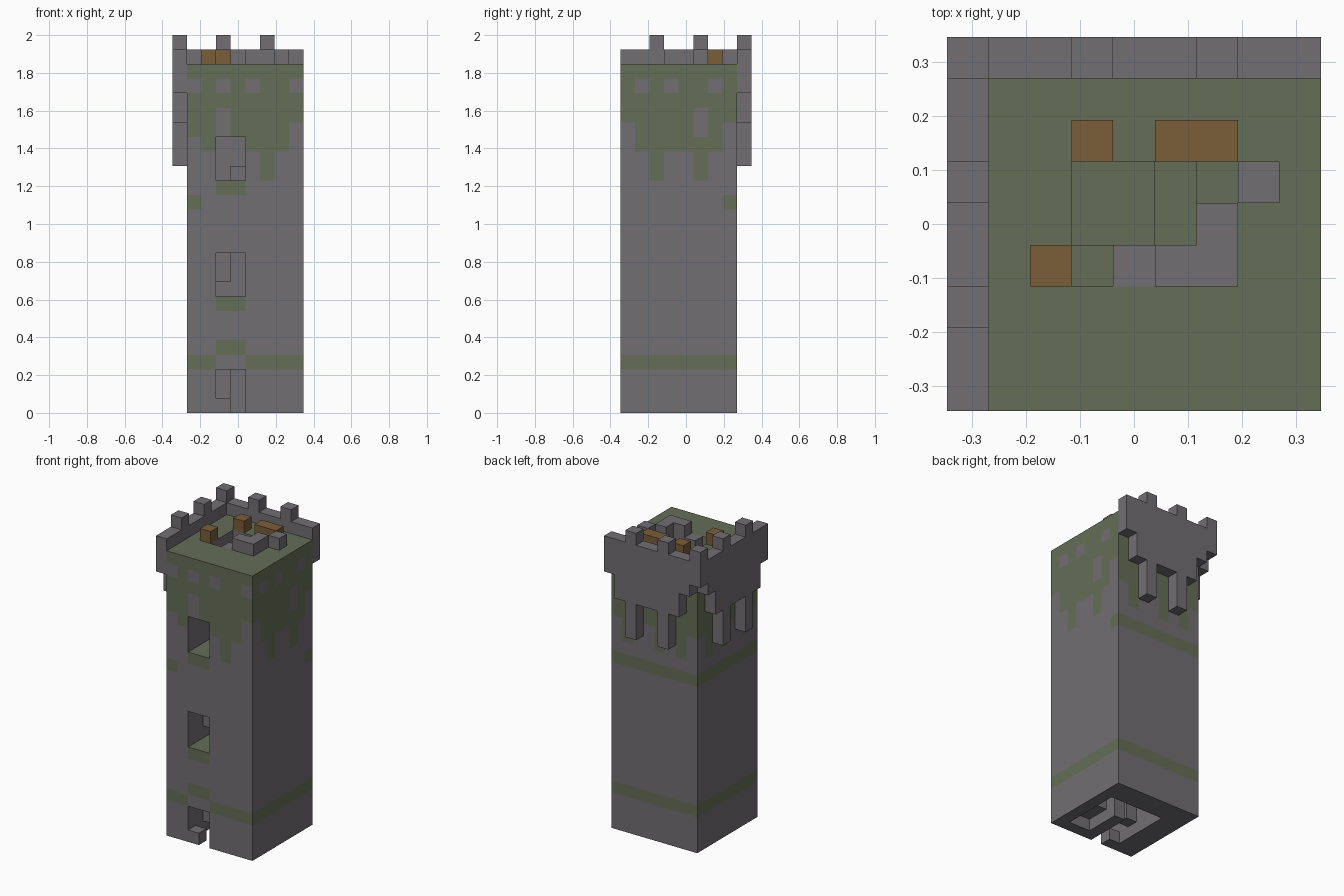
import bpy
import bmesh
from itertools import product
from mathutils import Vector

U = 2 / 26  # edge length of one building block

cube = bpy.data.objects.get("Cube")
if cube:
    bpy.data.objects.remove(cube)


def make_material(name, rgb):
    mat = bpy.data.materials.new(name)
    mat.use_nodes = True
    mat.diffuse_color = (*rgb, 1)
    mat.node_tree.nodes["Principled BSDF"].inputs["Base Color"].default_value = (*rgb, 1)
    return mat


MATERIALS = [make_material("stone grey", (0.165, 0.158, 0.170)),
             make_material("moss green", (0.130, 0.153, 0.095)),
             make_material("wood brown", (0.198, 0.110, 0.042))]
STONE, MOSS, WOOD = range(3)


def box(xs, ys, zs):
    """Block cells filling three half-open ranges."""
    return set(product(range(*xs), range(*ys), range(*zs)))


def build(name, cells, paint):
    """Skin a set of block cells; paint(cell, normal) picks the material."""
    bm = bmesh.new()
    for cell in sorted(cells):
        for axis, sign in product(range(3), (-1, 1)):
            normal = [0, 0, 0]
            normal[axis] = sign
            if tuple(c + n for c, n in zip(cell, normal)) in cells:
                continue
            a, b = (axis + 1) % 3, (axis + 2) % 3
            corners = []
            for da, db in ((0, 0), (1, 0), (1, 1), (0, 1))[::sign]:
                p = Vector(cell)
                p[axis] += sign > 0
                p[a] += da
                p[b] += db
                corners.append(bm.verts.new((p - Vector((4.5, 4.5, 0))) * U))
            bm.faces.new(corners).material_index = paint(cell, tuple(normal))
    bmesh.ops.remove_doubles(bm, verts=bm.verts, dist=U / 100)
    mesh = bpy.data.meshes.new(name)
    bm.to_mesh(mesh)
    bm.free()
    for mat in MATERIALS:
        mesh.materials.append(mat)
    obj = bpy.data.objects.new(name, mesh)
    bpy.context.collection.objects.link(obj)
    return obj


def plain(material):
    return lambda cell, normal: material


def mossy_top(cell, normal):
    return MOSS if normal[2] > 0 else STONE


# Lowest moss row per column, and bare patches, on the two open sides
FRONT_DRIPS = dict(zip(range(1, 9), (19, 18, 19, 19, 18, 16, 18, 20)))
SIDE_DRIPS = dict(zip(range(8), (20, 18, 16, 18, 18, 16, 18, 20)))


def drips(column, row, lowest, bare_top, bare_slot):
    if row == 22 and column in bare_top:
        return False
    if row in (19, 20) and column == bare_slot:
        return False
    return row >= lowest[column]


def shaft_paint(cell, normal):
    i, j, z = cell
    if normal[2] > 0:
        return MOSS if z > 0 else STONE
    mossy = False
    if normal[1] < 0 and j == 0:
        over_opening = i in (3, 4)
        mossy = (drips(i, z, FRONT_DRIPS, (1, 3, 5, 8), 3)
                 or z == 3 and not over_opening
                 or z in (4, 7, 15) and over_opening
                 or z == 14 and i == 1)
    elif normal[0] > 0 and i == 8:
        mossy = (drips(j, z, SIDE_DRIPS, (1, 3, 6), 5)
                 or z == 3 or z == 14 and j == 7)
    elif normal[1] > 0 and j == 7:
        mossy = z in (3, 14) or z >= 18 or z >= 16 and i in (2, 4, 7)
    elif normal[0] < 0 and i == 1:
        mossy = z in (3, 14) or z >= 18 or z >= 16 and j in (1, 4, 6)
    return MOSS if mossy else STONE


# Hollow shaft with a doorway and two windows in the front
shaft = box((1, 9), (0, 8), (0, 24)) - box((3, 8), (1, 6), (0, 24))
for sill in (0, 8, 16):
    shaft -= box((3, 5), (0, 1), (sill, sill + 3))
shaft.add((3, 0, 0))
build("tower_shaft", shaft, shaft_paint)

# Winding stair: landings and steps in rising order around a central post
FLIGHT = [((3, 5), (1, 3)), ((5, 6), (1, 3)), ((6, 8), (1, 3)), ((6, 8), (3, 4)),
          ((6, 8), (4, 6)), ((5, 6), (4, 6)), ((3, 5), (4, 6)), ((3, 5), (3, 4))]
stairs = set()
for height in range(1, 24):
    xs, ys = FLIGHT[height % len(FLIGHT)]
    stairs |= box(xs, ys, (height - 1, height))
build("winding_stair", stairs, mossy_top)
build("stair_post", box((5, 6), (3, 4), (0, 23)), plain(STONE))

# Stones left standing on the stair
rubble = box((3, 4), (2, 3), (1, 3)) | box((3, 4), (2, 3), (9, 11)) | box((4, 5), (3, 4), (15, 17))
build("stair_rubble", rubble, plain(STONE))

# Roof slab with the stair opening
roof = box((3, 8), (1, 6), (23, 24)) - box((3, 6), (4, 6), (23, 24))
roof -= {(6, 5, 23), (3, 3, 23)}


def roof_paint(cell, normal):
    return STONE if cell[:2] == (4, 3) else mossy_top(cell, normal)


build("roof_floor", roof, roof_paint)

# Low stones and timber stumps around the opening
build("roof_stones", {(5, 3, 24), (6, 3, 24), (6, 4, 24), (7, 5, 24)}, plain(STONE))
build("timber_stumps", {(3, 6, 24), (5, 6, 24), (6, 6, 24), (2, 3, 24)}, plain(WOOD))

# Overhanging parapet on the back and right, mirrored across the corner
parapet = set()
for k, bottom in enumerate((23, 22, 20, 17, 20, 20, 17, 20, 22)):
    top = 26 if k % 3 == 0 and k < 8 else 25
    parapet |= box((k, k + 1), (8, 9), (bottom, top))
    parapet |= box((0, 1), (8 - k, 9 - k), (bottom, top))
build("parapet", parapet, plain(STONE))
